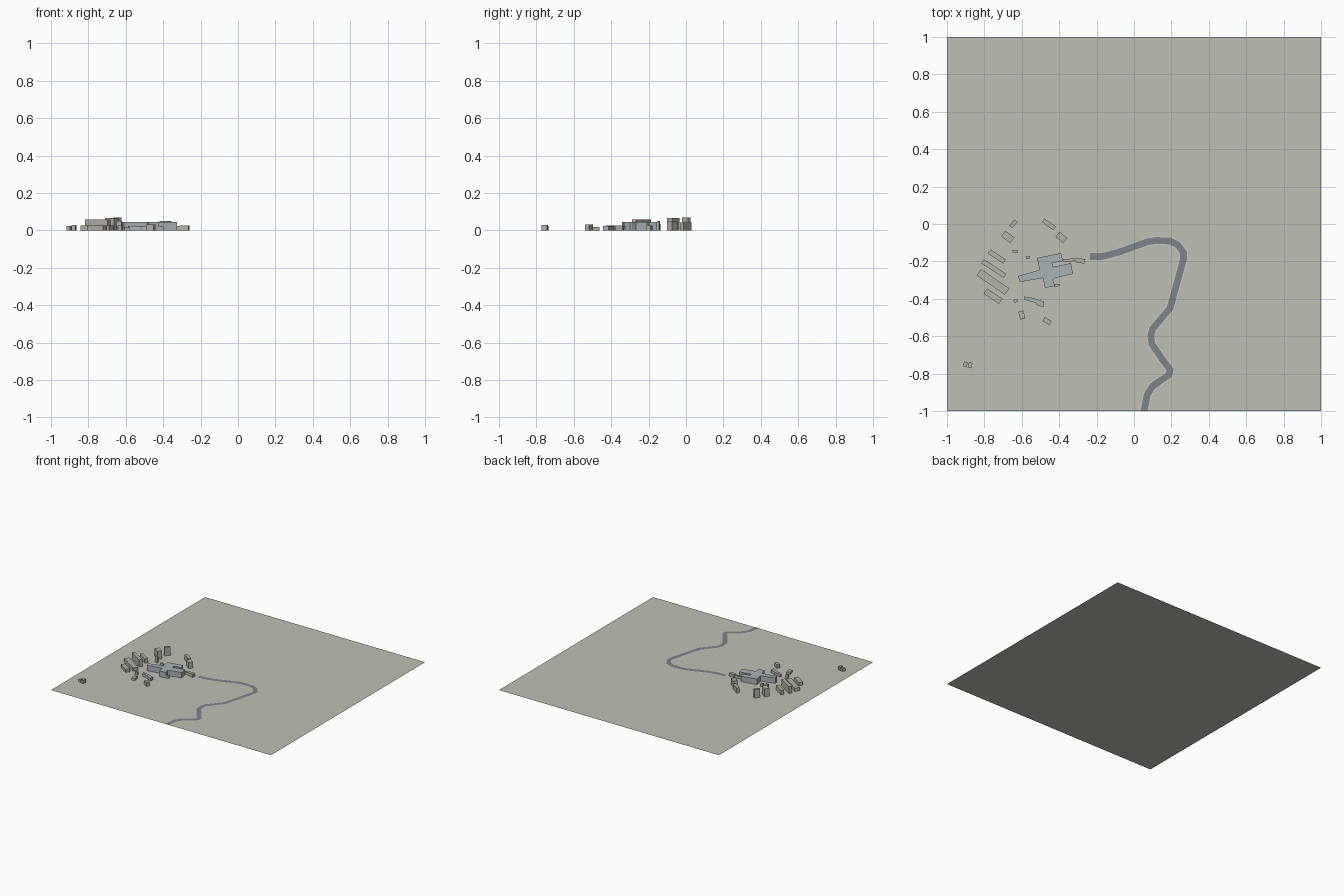
import bpy, bmesh, math
from mathutils import Vector, Matrix

if "Cube" in bpy.data.objects:
    bpy.data.objects.remove(bpy.data.objects["Cube"])


def material(name, rgb):
    m = bpy.data.materials.new(name)
    m.diffuse_color = (*rgb, 1)
    m.use_nodes = True
    m.node_tree.nodes["Principled BSDF"].inputs["Base Color"].default_value = m.diffuse_color
    return m


GROUND = material("ground_grey", (0.52, 0.52, 0.46))
SHOULDER = material("road_edge_pale", (0.60, 0.60, 0.55))
ROAD = material("road_grey", (0.20, 0.23, 0.25))
STONE = material("stone_grey", (0.46, 0.44, 0.39))
BLUE = material("hall_blue_grey", (0.40, 0.45, 0.47))


def finish(name, bm, mat):
    bmesh.ops.recalc_face_normals(bm, faces=bm.faces)
    me = bpy.data.meshes.new(name)
    bm.to_mesh(me)
    bm.free()
    me.materials.append(mat)
    ob = bpy.data.objects.new(name, me)
    bpy.context.collection.objects.link(ob)
    return ob


def prism(name, outline, height, mat):
    """Extrude a footprint up from the ground: walls and flat roof, no floor."""
    bm = bmesh.new()
    low = [bm.verts.new((x, y, 0)) for x, y in outline]
    top = [bm.verts.new((x, y, height)) for x, y in outline]
    bm.faces.new(top)
    n = len(low)
    for i in range(n):
        j = (i + 1) % n
        bm.faces.new((low[i], low[j], top[j], top[i]))
    return finish(name, bm, mat)


def block(name, x, y, length, width, angle, height, mat=STONE):
    rot = Matrix.Rotation(math.radians(angle), 2)
    corners = [(-1, -1), (1, -1), (1, 1), (-1, 1)]
    pts = [Vector((x, y)) + rot @ Vector((a * length / 2, b * width / 2)) for a, b in corners]
    prism(name, pts, height, mat)


def ribbon(name, path, width, z, mat):
    """Flat strip with mitred corners along a path."""
    pts = [Vector(p) for p in path]
    bm = bmesh.new()
    rows = []
    for i, p in enumerate(pts):
        a = (p - pts[i - 1]).normalized() if i else (pts[1] - p).normalized()
        b = (pts[i + 1] - p).normalized() if i < len(pts) - 1 else a
        t = (a + b).normalized()
        if i == len(pts) - 1:
            t = Vector((0, -1))          # cut square at the ground edge
        off = Vector((-t.y, t.x)) * width / 2 / max(0.75, t.dot(b))
        rows.append([bm.verts.new((*(p + s * off), z)) for s in (1, -1)])
    for (a, b), (c, d) in zip(rows, rows[1:]):
        bm.faces.new((a, b, d, c))
    ob = finish(name, bm, mat)
    if ob.data.polygons[0].normal.z < 0:
        ob.data.flip_normals()


# Ground sheet
bm = bmesh.new()
bmesh.ops.create_grid(bm, x_segments=1, y_segments=1, size=1)
finish("ground", bm, GROUND)

# Winding road with pale shoulders
path = [(-.235, -.174), (-.171, -.174), (-.086, -.152), (.07, -.096), (.118, -.088),
        (.193, -.091), (.235, -.112), (.265, -.155), (.265, -.187), (.23, -.315),
        (.193, -.449), (.10, -.56), (.09, -.594), (.096, -.642), (.15, -.722),
        (.193, -.778), (.187, -.807), (.10, -.866), (.07, -.914), (.054, -1.0)]
ribbon("road_shoulder", path, 0.048, 0.0008, SHOULDER)
ribbon("road", path, 0.036, 0.0018, ROAD)

# Main hall: cross-shaped footprint
hall = [(-.62, -.278), (-.505, -.245), (-.519, -.182), (-.39, -.155), (-.38, -.198),
        (-.438, -.209), (-.433, -.23), (-.337, -.209), (-.326, -.267), (-.422, -.289),
        (-.433, -.299), (-.422, -.331), (-.476, -.342), (-.487, -.289), (-.61, -.31)]
prism("main_hall", hall, 0.045, BLUE)

# Low link buildings east of the hall
block("link_west", -.345, -.193, .07, .014, 3, .022)
block("link_east", -.287, -.196, .05, .024, -10, .025)
block("hall_annex", -.413, -.328, .03, .012, 10, .02, BLUE)

# Bent low house south of the hall
prism("bent_house", [(-.588, -.388), (-.54, -.395), (-.482, -.414), (-.484, -.444),
                     (-.515, -.435), (-.525, -.423), (-.585, -.405)], .022, BLUE)

# Free-standing blocks: x, y, length, width, angle, height
houses = [
    (-.645, .001, .044, .02, 48, .07), (-.675, -.069, .06, .038, -36, .065),
    (-.455, -.002, .075, .024, -35, .042), (-.388, -.072, .055, .034, -38, .05),
    (-.636, -.147, .028, .013, -10, .05), (-.567, -.179, .022, .014, 10, .025),
    (-.733, -.174, .098, .026, -34, .035), (-.75, -.238, .143, .026, -33, .057),
    (-.754, -.31, .182, .042, -34, .027), (-.754, -.386, .098, .034, -34, .025),
    (-.633, -.411, .02, .015, 10, .025), (-.60, -.487, .028, .044, 15, .018),
    (-.465, -.519, .042, .025, -28, .032),
    (-.902, -.75, .02, .027, -20, .022), (-.876, -.755, .02, .029, -15, .028)]
for i, h in enumerate(houses):
    block(f"house_{i + 1}", *h, mat=STONE)
